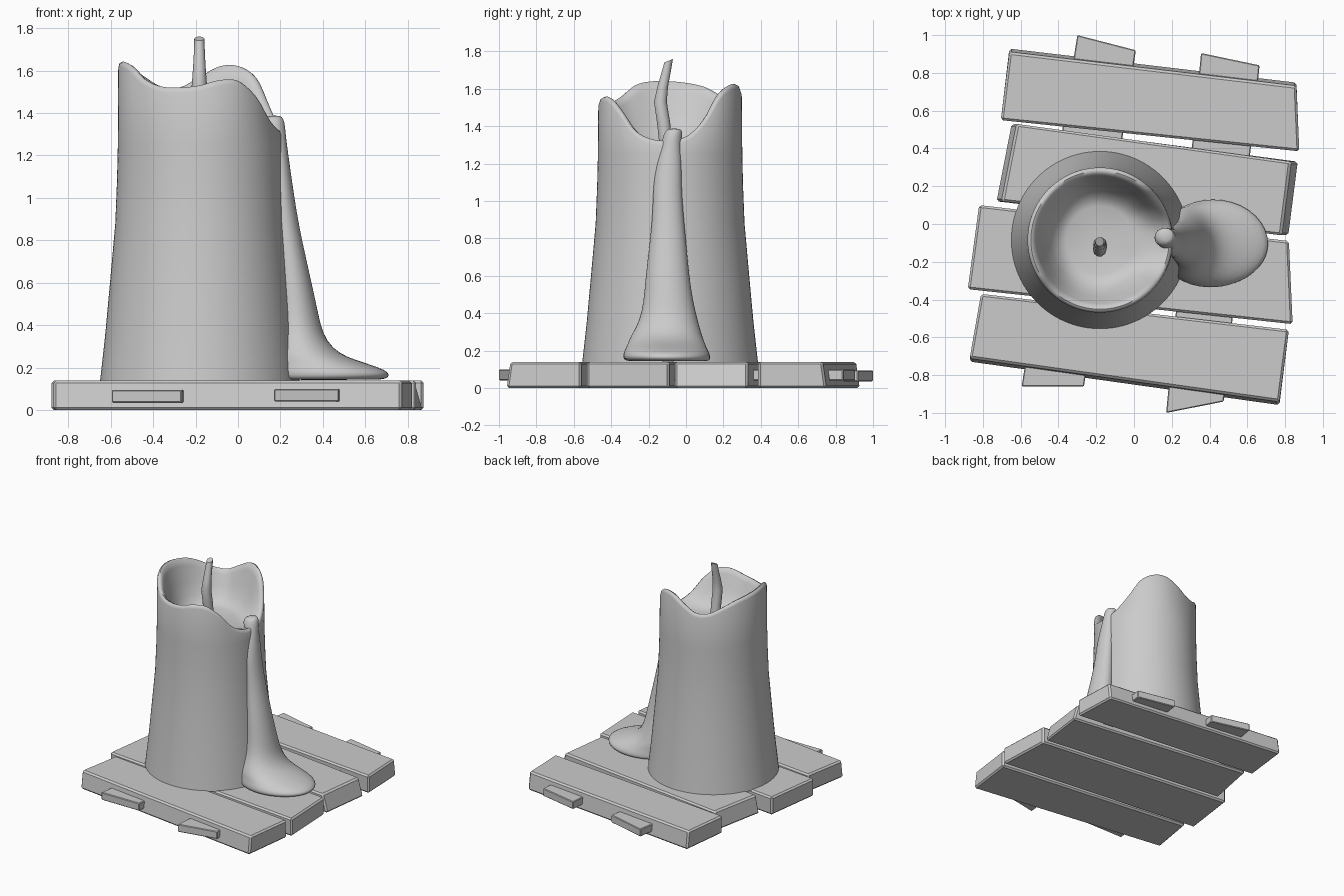
import bpy, bmesh
from math import sin, cos, pi, radians
from mathutils import Vector

if "Cube" in bpy.data.objects:
    bpy.data.objects.remove(bpy.data.objects["Cube"])


def finish(name, bm, angle=None):
    bmesh.ops.recalc_face_normals(bm, faces=bm.faces[:])
    me = bpy.data.meshes.new(name)
    bm.to_mesh(me)
    bm.free()
    ob = bpy.data.objects.new(name, me)
    bpy.context.collection.objects.link(ob)
    if angle:
        me.shade_smooth()
        me.set_sharp_from_angle(angle=radians(angle))
    return ob


def loft(name, rings, angle=40, subsurf=0):
    bm = bmesh.new()
    vr = [[bm.verts.new(p) for p in r] for r in rings]
    n = len(vr[0])
    for a, b in zip(vr, vr[1:]):
        for i in range(n):
            bm.faces.new((a[i], a[(i + 1) % n], b[(i + 1) % n], b[i]))
    bm.faces.new(vr[0])
    bm.faces.new(vr[-1])
    ob = finish(name, bm, angle)
    if subsurf:
        m = ob.modifiers.new("smooth", 'SUBSURF')
        m.levels = m.render_levels = subsurf
    return ob


def board(name, corners, z0, z1, inset, bevel):
    # corners: back-left, back-right, front-right, front-left
    # inset of the top face: left, right, front, back
    l, r, f, b = inset
    shift = [(l, -b), (-r, -b), (-r, f), (l, f)]
    bm = bmesh.new()
    lo = [bm.verts.new((x, y, z0)) for x, y in corners]
    hi = [bm.verts.new((x + s, y + t, z1)) for (x, y), (s, t) in zip(corners, shift)]
    bm.faces.new(lo)
    bm.faces.new(hi)
    for i in range(4):
        j = (i + 1) % 4
        bm.faces.new((lo[i], lo[j], hi[j], hi[i]))
    ob = finish(name, bm)
    m = ob.modifiers.new("bevel", 'BEVEL')
    m.width, m.segments = bevel, 1


# Planks of the base
planks = [
    ([(-.66, .93), (.86, .75), (.875, .385), (-.705, .55)], (0, 0, 0, .02)),
    ([(-.65, .53), (.87, .33), (.82, -.06), (-.73, .12)], (.03, .04, 0, 0)),
    ([(-.82, .10), (.82, -.09), (.84, -.53), (-.88, -.345)], (0, 0, 0, 0)),
    ([(-.81, -.37), (.82, -.56), (.77, -.96), (-.87, -.73)], (0, 0, .02, 0)),
]
for i, (c, ins) in enumerate(planks):
    board(f"plank_{i + 1}", c, 0, .14, ins, .012)

# Cross slats running under the planks
board("cross_slat_left", [(-.30, 1.0), (.01, .92), (-.265, -.86), (-.595, -.86)],
      .035, .095, (0, 0, 0, 0), .005)
board("cross_slat_right", [(.355, .905), (.665, .84), (.475, -.94), (.17, -1.0)],
      .04, .10, (0, 0, 0, 0), .005)

# Candle body: melted rim height sampled every 15 degrees
CX, CY, N = -.18, -.085, 96
rim = [1.325, 1.35, 1.44, 1.57, 1.62, 1.62, 1.57, 1.52, 1.525, 1.57, 1.61, 1.63,
       1.64, 1.64, 1.62, 1.56, 1.525, 1.52, 1.53, 1.555, 1.55, 1.48, 1.375, 1.33]


def rim_height(i):
    t = i * 24 / N
    k, u = int(t), t - int(t)
    a, b, c, d = (rim[(k + o) % 24] for o in (-1, 0, 1, 2))
    return b + .5 * u * (c - a + u * (2*a - 5*b + 4*c - d + u * (3*(b - c) + d - a)))


def candle_ring(r, zfun):
    return [(CX + r * cos(2*pi*i/N), CY + r * sin(2*pi*i/N), zfun(rim_height(i)))
            for i in range(N)]


FLOOR = 1.29
rings = [candle_ring(r, lambda h, z=z: z) for r, z in
         [(.47, .135), (.446, .35), (.423, .6), (.398, .88), (.39, 1.08), (.386, 1.25)]]
rings += [candle_ring(r, lambda h, d=d: h - d) for r, d in
          [(.384, .025), (.378, .006), (.366, 0), (.35, .008)]]
rings += [candle_ring(r, lambda h, f=f: FLOOR + (h - FLOOR) * f) for r, f in
          [(.335, .85), (.30, .5), (.26, .22), (.22, .06), (.18, 0), (.02, 0)]]
loft("candle_body", rings, 50)

# Wick: slightly bent tapering tube
wick = [(-.18, -.105, 1.27, .036), (-.18, -.12, 1.42, .037), (-.182, -.137, 1.53, .036),
        (-.182, -.125, 1.61, .030), (-.182, -.108, 1.68, .026), (-.182, -.093, 1.75, .024)]
loft("wick", [[(x + r * cos(a*pi/5), y + r * sin(a*pi/5), z + .4 * r * sin(a*pi/5) * (z > 1.7))
               for a in range(10)] for x, y, z, r in wick], 45)

# Wax drip: (z, inner x, outer x, left y, right y), spreading into a puddle
drip = [(.143, .15, .66, -.29, .10), (.146, .12, .70, -.325, .125), (.165, .11, .722, -.338, .132),
        (.19, .11, .70, -.335, .125), (.22, .12, .61, -.32, .11), (.25, .13, .515, -.31, .10),
        (.29, .15, .448, -.29, .085), (.36, .16, .40, -.25, .065), (.46, .17, .378, -.228, .04),
        (.6, .17, .348, -.217, .018), (.8, .16, .302, -.192, .0), (.95, .155, .274, -.178, -.015),
        (1.08, .15, .255, -.178, -.023), (1.2, .145, .238, -.157, -.022),
        (1.29, .13, .226, -.133, -.028), (1.345, .10, .222, -.125, -.018),
        (1.375, .12, .214, -.11, -.02), (1.388, .15, .20, -.09, -.035)]
M = 20
rings = []
for z, x0, x1, y0, y1 in drip:
    k = max(0, (.3 - z) / .15) * .05          # skew of the puddle
    ring = []
    for i in range(M):
        c, s = cos(2*pi*i/M), sin(2*pi*i/M)
        ring.append(((x0 + x1) / 2 + (x1 - x0) / 2 * c - k * s * (1 - c * c),
                     (y0 + y1) / 2 + (y1 - y0) / 2 * s + k * c * s * s, z))
    rings.append(ring)
loft("wax_drip", rings, 180, 1)
